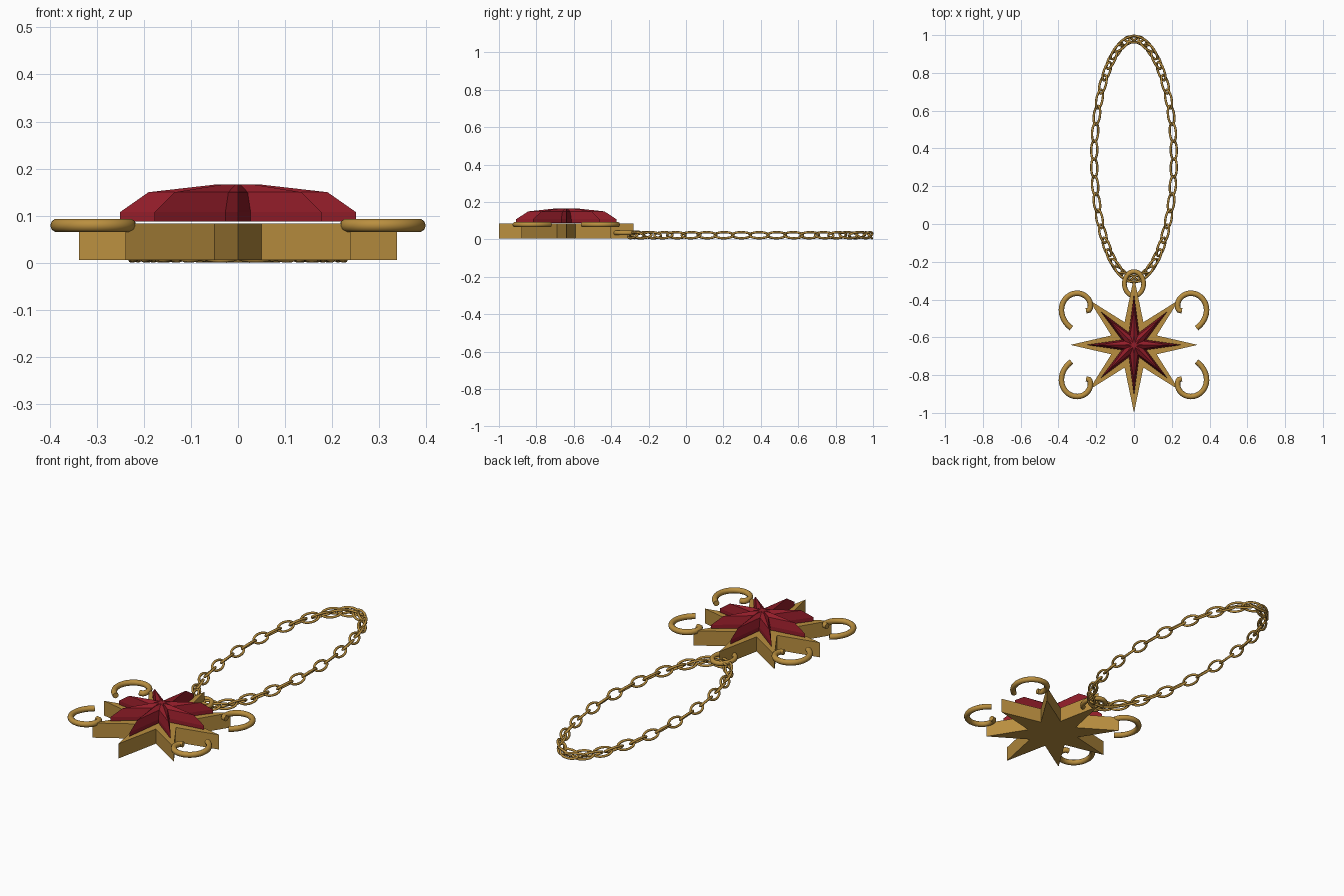
import bpy, bmesh, math
from math import sin, cos, pi, radians

if "Cube" in bpy.data.objects:
    bpy.data.objects.remove(bpy.data.objects["Cube"])

CY = -0.64  # pendant centre


def material(name, rgb):
    m = bpy.data.materials.new(name)
    m.diffuse_color = (*rgb, 1)
    m.use_nodes = True
    m.node_tree.nodes["Principled BSDF"].inputs["Base Color"].default_value = m.diffuse_color
    return m


gold = material("antique gold", (0.49, 0.275, 0.05))
ruby = material("ruby red", (0.29, 0.012, 0.022))


def star(name, mat, arms, upright, inner, layers):
    """Eight-pointed star lofted through (scale, z) layers, capped at both ends."""
    bm = bmesh.new()
    rings = []
    for s, z in layers:
        ring = []
        for i in range(16):
            a = i * pi / 8
            r = inner if i % 2 else (upright if i in (4, 12) else arms)
            ring.append(bm.verts.new((s * r * cos(a), s * r * sin(a), z)))
        rings.append(ring)
    for lo, hi in zip(rings, rings[1:]):
        for i in range(16):
            j = (i + 1) % 16
            bm.faces.new((lo[i], lo[j], hi[j], hi[i]))
    bm.faces.new(rings[0][::-1])
    bm.faces.new(rings[-1])
    me = bpy.data.meshes.new(name)
    bm.to_mesh(me)
    bm.free()
    me.materials.append(mat)
    ob = bpy.data.objects.new(name, me)
    ob.location.y = CY
    bpy.context.collection.objects.link(ob)
    return ob


def tube(name, pts, radius, closed, sides=2):
    """Round wire swept along points, converted to a smooth mesh."""
    cu = bpy.data.curves.new(name, 'CURVE')
    cu.dimensions = '3D'
    sp = cu.splines.new('POLY')
    sp.points.add(len(pts) - 1)
    for p, co in zip(sp.points, pts):
        p.co = (*co, 1)
    sp.use_cyclic_u = closed
    cu.bevel_depth = radius
    cu.bevel_resolution = sides
    cu.use_fill_caps = True
    cu.materials.append(gold)
    ob = bpy.data.objects.new(name, cu)
    bpy.context.collection.objects.link(ob)
    bpy.ops.object.select_all(action='DESELECT')
    ob.select_set(True)
    bpy.context.view_layer.objects.active = ob
    bpy.ops.object.convert(target='MESH')
    ob = bpy.context.view_layer.objects.active
    bpy.ops.object.shade_smooth_by_angle(angle=radians(50))
    return ob


def oval(rx, ry, n):
    return [(rx * cos(2 * pi * i / n), ry * sin(2 * pi * i / n), 0) for i in range(n)]


# Gold star plate and faceted gem on top
star("star_plate", gold, 0.337, 0.36, 0.13, [(1, 0.006), (1, 0.084)])
star("star_gem", ruby, 0.25, 0.268, 0.07,
     [(1, 0.088), (1, 0.108), (0.76, 0.15), (0.2, 0.166)])

# Four spiral scrolls, mirrored left/right and front/back
for sx, side in ((-1, "right"), (1, "left")):
    for sy, end in ((1, "back"), (-1, "front")):
        pts = []
        for i in range(37):
            t = i / 36
            a = radians(-20 + 272 * t)
            r = 0.045 + 0.042 * t ** 0.3 + 0.026 * t ** 6
            pts.append((sx * (-0.296 + r * cos(a)),
                        CY + sy * (0.196 + r * sin(a)), 0.0795))
        tube(f"scroll_{end}_{side}", pts, 0.0145, False, 3)

# Hanging ring at the upper tip
ring = tube("hanging_ring", oval(0.051, 0.064, 32), 0.0125, True, 3)
ring.location = (0, -0.316, 0.035)

# Chain: links tilted alternately left and right around an ellipse
N, RX, RY, MID = 42, 0.211, 0.634, 0.344
first = tube("chain_link", oval(0.051, 0.023, 20), 0.0062, True, 2)
for k in range(N):
    a = pi / 2 + 2 * pi * k / N
    ob = first if k == 0 else first.copy()
    if k:
        bpy.context.collection.objects.link(ob)
    ob.name = f"chain_link_{k + 1}"
    ob.location = (RX * cos(a), MID + RY * sin(a), 0.0227)
    ob.rotation_euler = (-pi / 4 if k % 2 else pi / 4, 0,
                         math.atan2(RY * cos(a), -RX * sin(a)))
